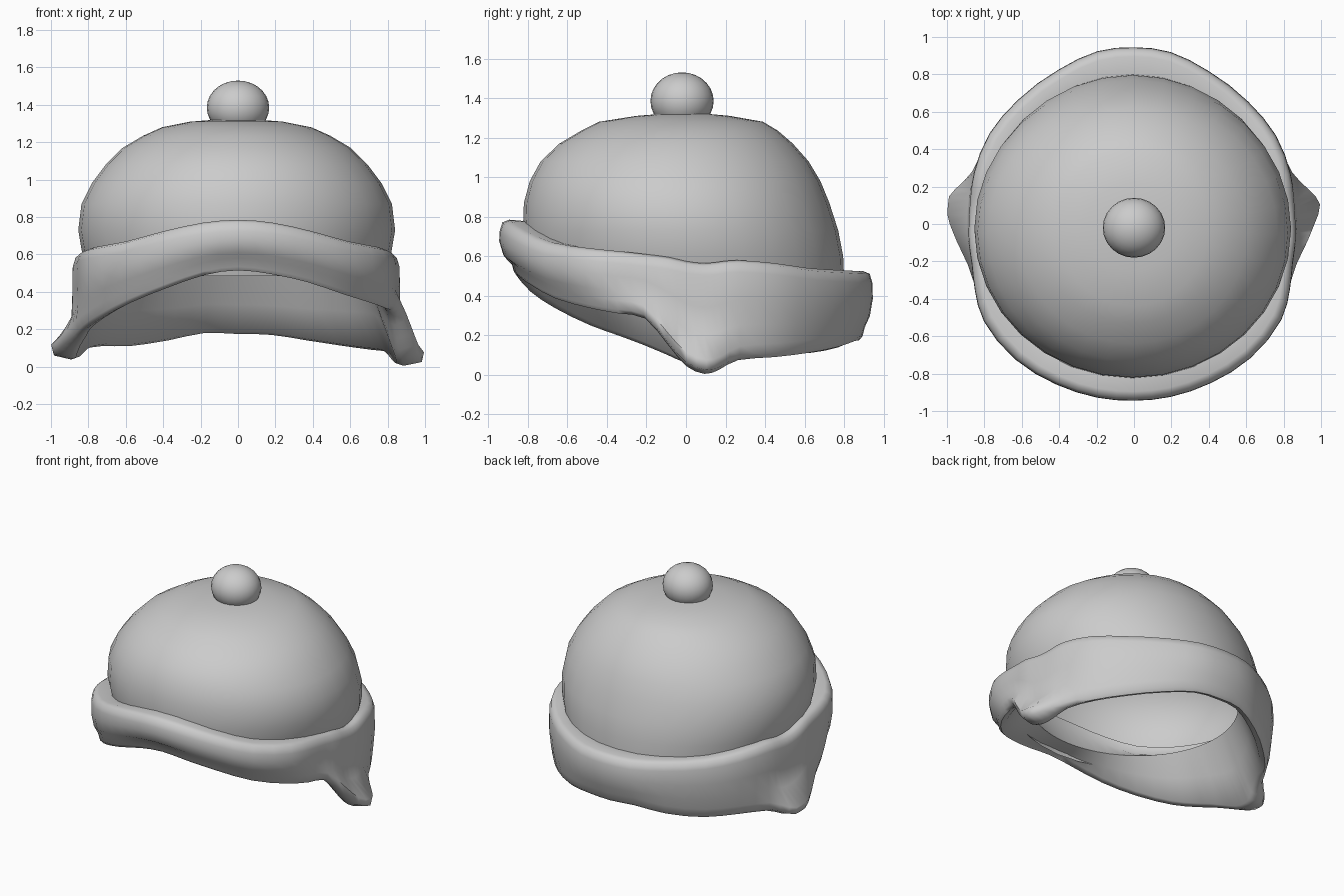
import bpy, bmesh, math

if "Cube" in bpy.data.objects:
    bpy.data.objects.remove(bpy.data.objects["Cube"])

grey = bpy.data.materials.new("wool_grey")
grey.diffuse_color = (0.6, 0.6, 0.6, 1)
grey.use_nodes = True
grey.node_tree.nodes["Principled BSDF"].inputs["Base Color"].default_value = grey.diffuse_color


def loft(name, rings, closed=False, cap=False):
    """Skin a list of equal-length point loops."""
    bm = bmesh.new()
    loops = [[bm.verts.new(p) for p in ring] for ring in rings]
    n = len(loops[0])
    pairs = list(zip(loops, loops[1:]))
    if closed:
        pairs.append((loops[-1], loops[0]))
    for a, b in pairs:
        for i in range(n):
            j = (i + 1) % n
            bm.faces.new((a[i], a[j], b[j], b[i]))
    if cap:
        bm.faces.new(loops[-1])
    bmesh.ops.recalc_face_normals(bm, faces=bm.faces)
    return finish(name, bm, 65)


def finish(name, bm, angle):
    mesh = bpy.data.meshes.new(name)
    bm.to_mesh(mesh)
    bm.free()
    mesh.materials.append(grey)
    obj = bpy.data.objects.new(name, mesh)
    bpy.context.collection.objects.link(obj)
    bpy.ops.object.select_all(action='DESELECT')
    obj.select_set(True)
    bpy.context.view_layer.objects.active = obj
    bpy.ops.object.shade_smooth_by_angle(angle=math.radians(angle))
    return obj


# crown: leaning dome, rows of z, half width, front y, back y
crown_rows = [
    (0.485, 0.79, -0.775, 0.80), (0.60, 0.825, -0.805, 0.795),
    (0.73, 0.847, -0.825, 0.77), (0.87, 0.83, -0.82, 0.725),
    (0.98, 0.775, -0.79, 0.68), (1.08, 0.70, -0.735, 0.62),
    (1.17, 0.61, -0.64, 0.54), (1.235, 0.50, -0.53, 0.465),
    (1.28, 0.40, -0.44, 0.39), (1.31, 0.25, -0.25, 0.22),
    (1.322, 0.10, -0.10, 0.09),
]
SEG = 32
crown = []
for z, rx, front, back in crown_rows:
    ring = []
    for i in range(SEG):
        a = 2 * math.pi * i / SEG
        y = (front + back) / 2 - math.cos(a) * (back - front) / 2
        ring.append((rx * math.sin(a) - 0.007, y, z))
    crown.append(ring)
loft("crown", crown, cap=True)

# bobble on top
bm = bmesh.new()
bmesh.ops.create_uvsphere(bm, u_segments=24, v_segments=14, radius=1)
bmesh.ops.scale(bm, vec=(0.167, 0.16, 0.145), verts=bm.verts)
bmesh.ops.translate(bm, vec=(0, -0.02, 1.385), verts=bm.verts)
finish("bobble", bm, 60)

# turned-up brim with ear flaps: angle from front, top radius, bottom radius,
# top z, bottom z on the right, bottom z on the left
brim_rows = [
    (0, 0.945, 0.885, 0.785, 0.515, 0.515), (12, 0.945, 0.89, 0.77, 0.495, 0.49),
    (26, 0.945, 0.895, 0.725, 0.45, 0.42), (41, 0.95, 0.90, 0.67, 0.385, 0.34),
    (57, 0.94, 0.90, 0.64, 0.335, 0.25), (67, 0.905, 0.895, 0.625, 0.31, 0.20),
    (76, 0.875, 0.895, 0.61, 0.285, 0.15), (84, 0.87, 0.93, 0.595, 0.15, 0.10),
    (90, 0.865, 0.965, 0.575, 0.045, 0.06), (96, 0.865, 1.0, 0.565, 0.005, 0.04),
    (101, 0.87, 0.955, 0.57, 0.025, 0.045), (108, 0.88, 0.89, 0.58, 0.075, 0.09),
    (122, 0.895, 0.875, 0.565, 0.09, 0.11), (137, 0.895, 0.865, 0.54, 0.11, 0.11),
    (154, 0.91, 0.88, 0.53, 0.14, 0.14), (168, 0.94, 0.90, 0.525, 0.17, 0.18),
    (180, 0.945, 0.905, 0.525, 0.175, 0.175),
]


def spline(p0, p1, p2, p3, t):
    return 0.5 * (2 * p1 + (p2 - p0) * t + (2 * p0 - 5 * p1 + 4 * p2 - p3) * t * t
                  + (3 * p1 - p0 - 3 * p2 + p3) * t ** 3)


def refine(rows):
    """Add a rounded in-between row after every row."""
    before = (-rows[1][0],) + rows[1][1:]
    after = (360 - rows[-2][0],) + rows[-2][1:]
    ext = [before] + rows + [after]
    out = []
    for i in range(1, len(ext) - 2):
        out.append(ext[i])
        out.append(tuple(spline(*v, 0.5) for v in zip(*ext[i - 1:i + 3])))
    return out + [rows[-1]]


def brim_section(deg, side, rt, rb, zt, zb):
    a = math.radians(deg)
    if side < 0:  # the left side is slightly fuller
        grow = 0.02 * math.sin(a)
        rt, rb = rt + grow, min(rb + grow, 1.0)
    h = zt - zb
    ear = max(0, rb - rt)
    taper = max(0, rt - rb)
    low = rb - 0.03 - 0.6 * ear
    hole_z = 0.508 + 0.022 * math.cos(a)
    prof = [
        (0.78, zt - 0.07), (0.785, zt - 0.01), (rt - 0.05, zt),
        (rt - 0.016, zt - 0.014), (rt - 0.002, zt - 0.06),
        (rt, zt - 0.4 * h), (rt + 0.12 * ear - 0.25 * taper - 0.005, zt - 0.65 * h),
        (rb, zb + 0.06 + 0.02 * h), (rb - 0.012, zb + 0.02),
        (low, zb), (low - 0.035, zb + 0.012),
        # the lining slopes in to the head opening
        ((low + 0.645) / 2, (zb + hole_z) / 2), (0.68, hole_z),
    ]
    return [(side * r * math.sin(a), -r * math.cos(a), z) for r, z in prof]


rows = refine(brim_rows)
right = [brim_section(d, 1, rt, rb, zt, zr) for d, rt, rb, zt, zr, zl in rows]
left = [brim_section(d, -1, rt, rb, zt, zl)
        for d, rt, rb, zt, zr, zl in rows[-2:0:-1]]
loft("brim", right + left, closed=True)
